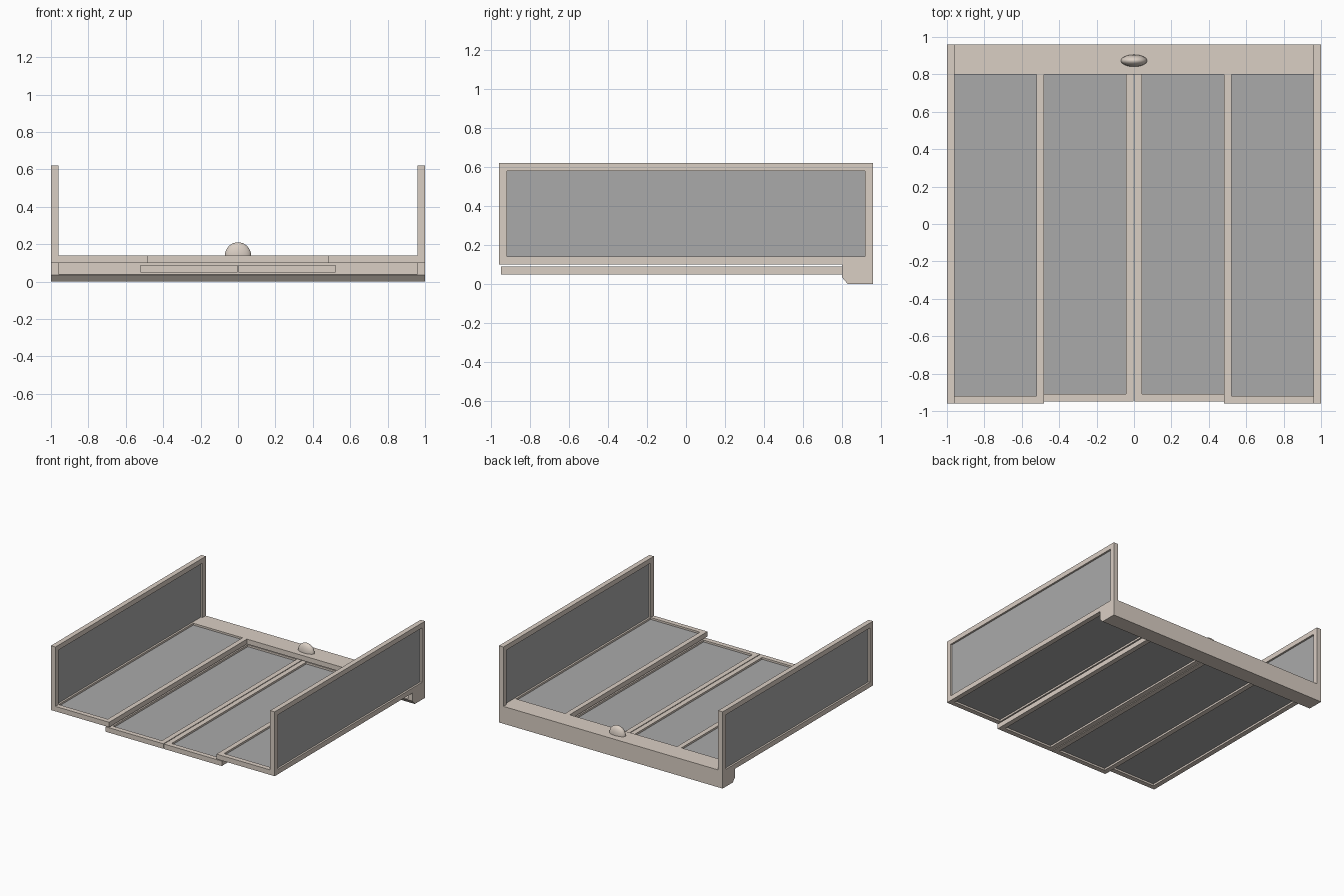
import bpy, bmesh
from mathutils import Matrix, Vector

if "Cube" in bpy.data.objects:
    bpy.data.objects.remove(bpy.data.objects["Cube"])

glass = bpy.data.materials.new("glass_grey")
glass.diffuse_color = (0.40, 0.40, 0.40, 1)
glass.use_nodes = True
glass.node_tree.nodes["Principled BSDF"].inputs["Base Color"].default_value = glass.diffuse_color
clay = bpy.data.materials.new("frame_beige")
clay.diffuse_color = (0.70, 0.62, 0.55, 1)
clay.use_nodes = True
clay.node_tree.nodes["Principled BSDF"].inputs["Base Color"].default_value = clay.diffuse_color


def finish(name, bm, mat):
    bmesh.ops.recalc_face_normals(bm, faces=bm.faces)
    me = bpy.data.meshes.new(name)
    bm.to_mesh(me)
    bm.free()
    me.materials.append(mat)
    ob = bpy.data.objects.new(name, me)
    bpy.context.collection.objects.link(ob)
    return ob


def add_box(bm, lo, hi):
    lo, hi = Vector(lo), Vector(hi)
    m = Matrix.Translation((lo + hi) / 2) @ Matrix.Diagonal((*(hi - lo), 1))
    bmesh.ops.create_cube(bm, size=1, matrix=m)


def box(name, lo, hi, mat):
    bm = bmesh.new()
    add_box(bm, lo, hi)
    return finish(name, bm, mat)


def prism(bm, points, axis_vec, start):
    """Extrude a closed polygon of 3D points along a vector."""
    f = bm.faces.new([bm.verts.new(Vector(p) + Vector(start)) for p in points])
    r = bmesh.ops.extrude_face_region(bm, geom=[f])
    bmesh.ops.translate(bm, vec=axis_vec,
                        verts=[v for v in r["geom"] if isinstance(v, bmesh.types.BMVert)])


def mirror(ob):
    m = ob.modifiers.new("mirror_x", "MIRROR")
    m.use_mirror_merge = False


def framed_panel(name, a0, a1, b0, b1, c0, c1, upright=False, bar=0.04):
    """Frame with a rectangular hole and a thin pane; a/b span the panel, c is its thickness."""
    def P(a, b, c):
        return (c, a, b) if upright else (a, b, c)
    bm = bmesh.new()
    outer = [(a0, b0), (a1, b0), (a1, b1), (a0, b1)]
    i0, i1, j0, j1 = a0 + bar, a1 - bar, b0 + bar, b1 - bar
    inner = [(i0, j0), (i1, j0), (i1, j1), (i0, j1)]
    rings = [[bm.verts.new(P(a, b, c)) for a, b in loop]
             for loop, c in ((outer, c0), (outer, c1), (inner, c1), (inner, c0))]
    for k in range(4):
        r, s = rings[k], rings[(k + 1) % 4]
        for n in range(4):
            bm.faces.new((r[n], r[(n + 1) % 4], s[(n + 1) % 4], s[n]))
    mirror(finish(name + "_frame", bm, clay))
    mid = (c0 + c1) / 2
    mirror(box(name + "_glass", P(i0, j0, mid - 0.005), P(i1, j1, mid + 0.005), glass))


# Fixed side walls, fixed outer leaves and sliding inner leaves
framed_panel("side_wall", -0.96, 0.96, 0.10, 0.62, 0.96, 1.0, upright=True)
framed_panel("fixed_leaf", 0.48, 1.0, -0.96, 0.84, 0.10, 0.14)
framed_panel("sliding_leaf", 0.003, 0.52, -0.95, 0.85, 0.05, 0.09)

# Header beam with chamfered lower edge and a slot for the sliding leaves
bm = bmesh.new()
prism(bm, [(0, 0.80, 0.035), (0, 0.83, 0), (0, 0.96, 0), (0, 0.96, 0.14), (0, 0.80, 0.14)],
      (2, 0, 0), (-1, 0, 0))
header = finish("header_beam", bm, clay)
slot = box("slot_cutter", (-0.96, 0.70, 0.04), (0.96, 0.92, 0.10), clay)
slot.hide_render = True
slot.hide_viewport = True
cut = header.modifiers.new("slot", "BOOLEAN")
cut.object = slot
cut.operation = "DIFFERENCE"
cut.solver = "EXACT"

# Half-dome sensor on the header
bm = bmesh.new()
bmesh.ops.create_uvsphere(bm, u_segments=32, v_segments=16, radius=0.07)
r = bmesh.ops.bisect_plane(bm, geom=bm.verts[:] + bm.edges[:] + bm.faces[:],
                           plane_co=(0, 0, -0.001), plane_no=(0, 0, 1), clear_inner=True)
bmesh.ops.holes_fill(bm, edges=[e for e in bm.edges if e.is_boundary])
bmesh.ops.transform(bm, matrix=Matrix.Translation((0, 0.873, 0.14)) @ Matrix.Diagonal((1, 0.46, 1, 1)),
                    verts=bm.verts)
sensor = finish("sensor_dome", bm, clay)
bpy.context.view_layer.objects.active = sensor
sensor.select_set(True)
bpy.ops.object.shade_smooth_by_angle()
